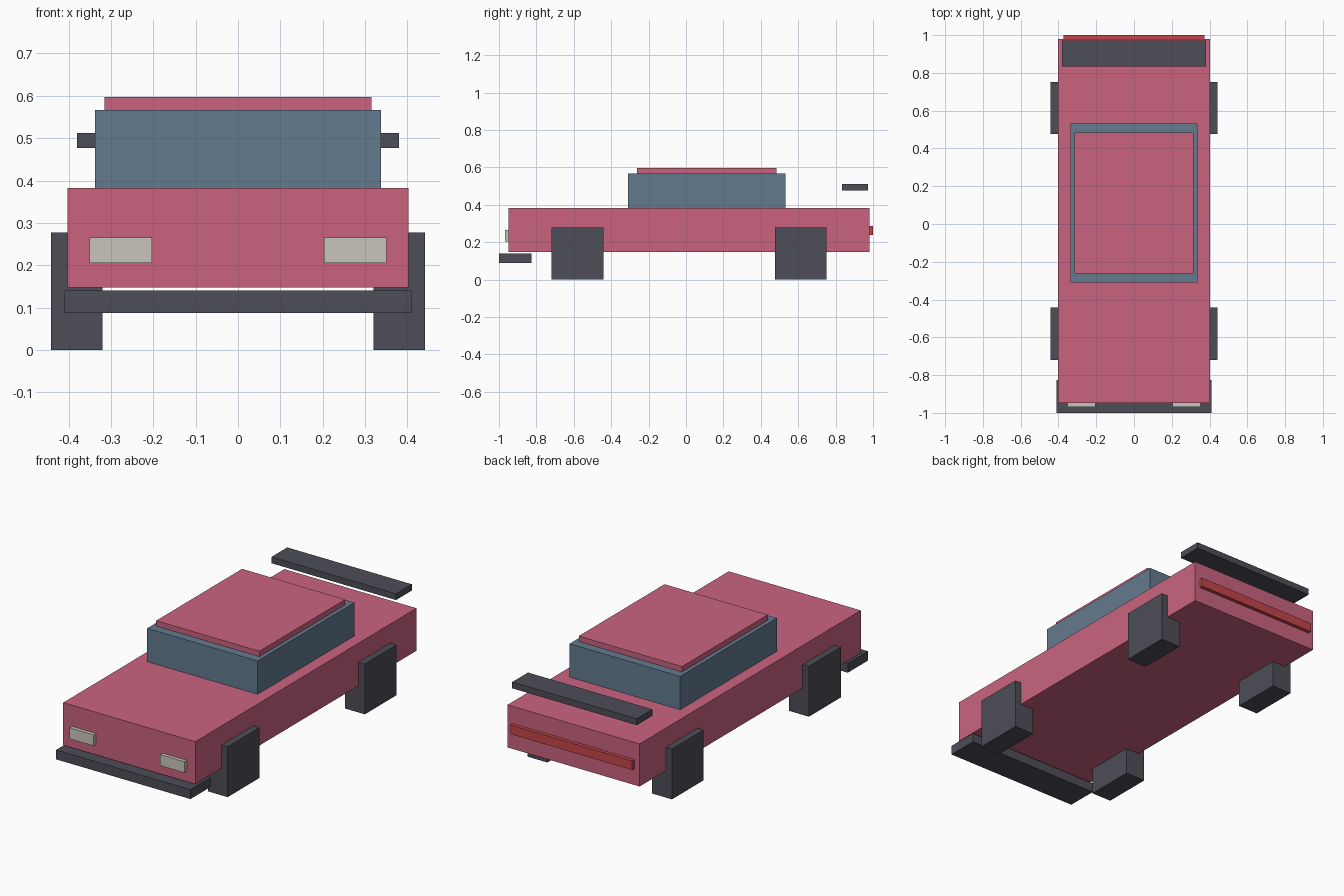
import bpy
import bmesh

cube = bpy.data.objects.get("Cube")
if cube:
    bpy.data.objects.remove(cube, do_unlink=True)


def material(name, rgb):
    m = bpy.data.materials.new(name)
    m.use_nodes = True
    m.diffuse_color = (*rgb, 1)
    m.node_tree.nodes["Principled BSDF"].inputs["Base Color"].default_value = (*rgb, 1)
    return m


paint = material("rose_paint", (0.59, 0.127, 0.216))
glass = material("blue_glass", (0.127, 0.198, 0.275))
rubber = material("dark_grey", (0.075, 0.075, 0.095))
lamp = material("pale_lamp", (0.584, 0.565, 0.49))
tail = material("tail_red", (0.56, 0.06, 0.07))


def box(name, mat, xs, ys, zs):
    """Box spanning the given low and high limits on each axis."""
    bm = bmesh.new()
    bmesh.ops.create_cube(bm, size=1)
    for v in bm.verts:
        v.co = [lim[0] if c < 0 else lim[1] for c, lim in zip(v.co, (xs, ys, zs))]
    mesh = bpy.data.meshes.new(name)
    bm.to_mesh(mesh)
    bm.free()
    mesh.materials.append(mat)
    obj = bpy.data.objects.new(name, mesh)
    bpy.context.collection.objects.link(obj)
    return obj


def wide(half):
    return (-half, half)


# Body, cabin and roof
box("body", paint, wide(0.403), (-0.948, 0.98), (0.148, 0.383))
box("cabin_glass", glass, wide(0.337), (-0.31, 0.533), (0.38, 0.567))
box("roof", paint, wide(0.315), (-0.263, 0.485), (0.56, 0.597))

# Bumper, floating rear wing and tail light
box("front_bumper", rubber, wide(0.41), (-1.0, -0.825), (0.088, 0.14))
box("rear_wing", rubber, wide(0.38), (0.835, 0.972), (0.477, 0.512))
box("tail_light", tail, wide(0.372), (0.97, 1.0), (0.238, 0.288))

# Square wheels and headlights on both sides
for side, s in (("left", 1), ("right", -1)):
    def span(a, b):
        return tuple(sorted((s * a, s * b)))
    box(side + "_headlight", lamp, span(0.203, 0.351), (-0.968, -0.94), (0.205, 0.266))
    for end, ys in (("front", (-0.72, -0.442)), ("rear", (0.476, 0.752))):
        box(f"{end}_{side}_wheel", rubber, span(0.32, 0.441), ys, (0, 0.278))
